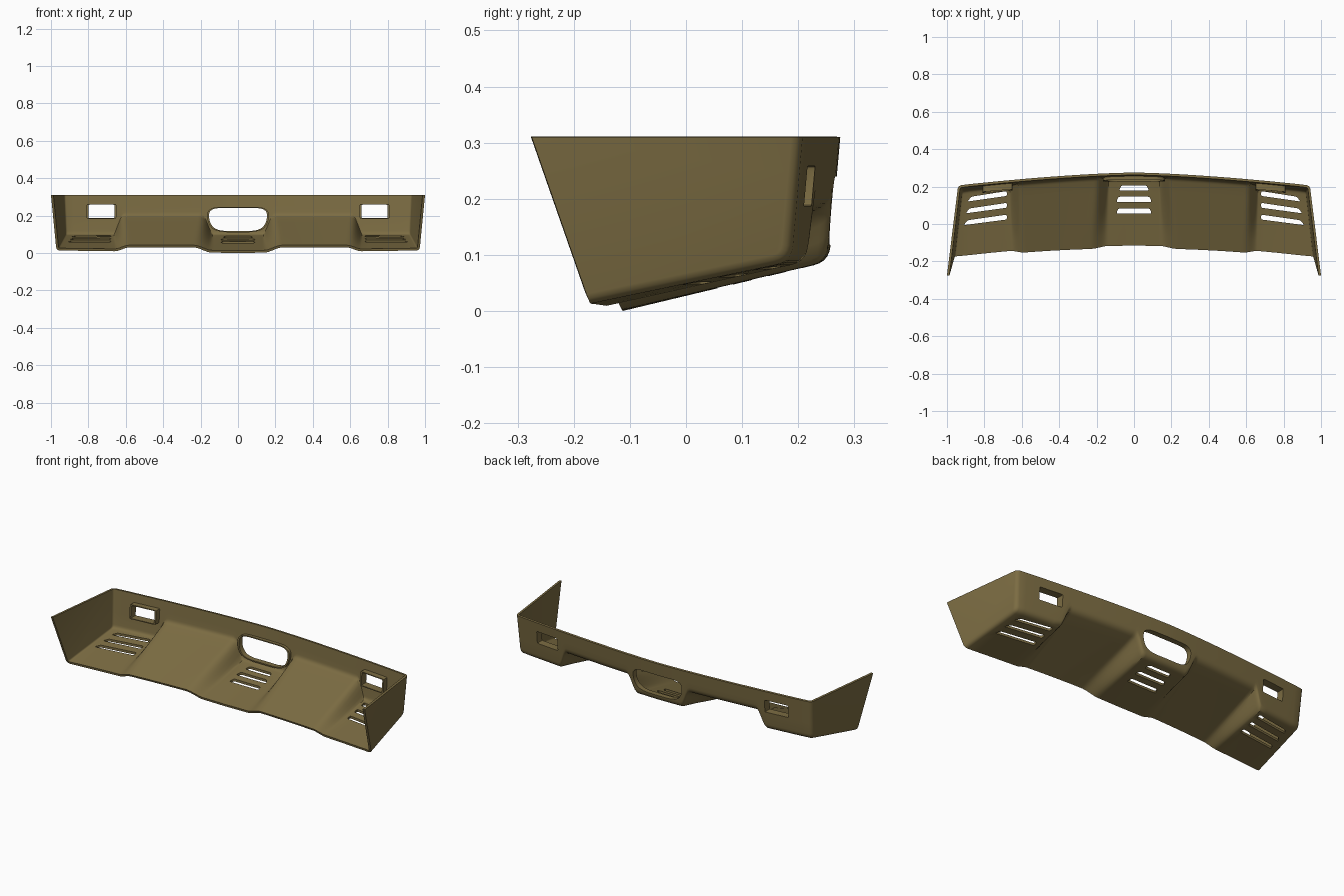
import bpy, bmesh, math
from mathutils import Vector

if "Cube" in bpy.data.objects:
    bpy.data.objects.remove(bpy.data.objects["Cube"])

mat = bpy.data.materials.new("olive_tan")
mat.diffuse_color = (0.2, 0.15, 0.055, 1)
mat.use_nodes = True
mat.node_tree.nodes["Principled BSDF"].inputs["Base Color"].default_value = mat.diffuse_color
TOP, THICK = 0.31, 0.013


def finish(bm, name):
    me = bpy.data.meshes.new(name)
    bm.to_mesh(me)
    bm.free()
    ob = bpy.data.objects.new(name, me)
    bpy.context.collection.objects.link(ob)
    me.materials.append(mat)
    return ob


def activate(ob):
    bpy.ops.object.select_all(action='DESELECT')
    ob.select_set(True)
    bpy.context.view_layer.objects.active = ob


def apply_all(ob):
    activate(ob)
    for m in list(ob.modifiers):
        bpy.ops.object.modifier_apply(modifier=m.name)


def plate_y(x, z):
    return 0.275 - 0.075 * abs(x) ** 1.5 - 0.09 * (TOP - z)


def wing_x(y, z):
    return 0.94 + 0.06 * (0.21 - y) / 0.485 - 0.055 * (TOP - z)


def smooth(a, b, v):
    t = min(1, max(0, (v - a) / (b - a)))
    return t * t * (3 - 2 * t)


def deepness(x, t):
    # 1 in the centre and corner pods, 0 in the raised recesses between them
    centre = 1 - smooth(0.14, 0.20 + 0.04 * t, x)
    corner = smooth(0.605 - 0.025 * t, 0.66, x)
    return max(centre, corner)


def profile(x, crease_z, front_y, front_z):
    # plate, rounded crease, sloping floor as (y, z, floor fraction)
    c = Vector((plate_y(x, crease_z), crease_z))
    a = Vector((plate_y(x, TOP), TOP))
    f = Vector((front_y, front_z))
    p = c + (a - c).normalized() * 0.028
    q = c + (f - c).normalized() * 0.028
    pts = [(a.lerp(p, i / 3), 0) for i in range(3)]
    for i in range(6):
        t = i / 5
        pts.append((p * (1 - t) ** 2 + c * 2 * t * (1 - t) + q * t * t, 0))
    pts += [(q.lerp(f, i / 6), i / 6) for i in range(1, 7)]
    return pts


# Half of the shell: plate and floor lofted along x, plus the side wing
xs = [0, 0.05, 0.1, 0.13] + [0.14 + 0.0125 * i for i in range(9)]
xs += [0.3, 0.36, 0.42, 0.48, 0.54, 0.57] + [0.58 + 0.01 * i for i in range(9)]
xs += [0.70, 0.76, 0.82, 0.88, 0.95]
bm = bmesh.new()
cols = []
for x in xs:
    fy = -0.113 - 0.065 * x * x
    high = profile(x, 0.19, fy - 0.012, 0.03)
    low = profile(x, 0.088, fy, 0.014 * x)
    col = []
    for (h, t), (l, _) in zip(high, low):
        p = h.lerp(l, deepness(x, t))
        px = wing_x(p.x, p.y) if x == xs[-1] else x
        col.append(bm.verts.new((px, p.x, p.y)))
    cols.append(col)
for a, b in zip(cols, cols[1:]):
    for i in range(len(a) - 1):
        bm.faces.new((a[i], a[i + 1], b[i + 1], b[i]))
tip = bm.verts.new((wing_x(-0.275, TOP), -0.275, TOP))
end = cols[-1]
bm.faces.new(end + [tip])
bmesh.ops.recalc_face_normals(bm, faces=bm.faces)
bm.normal_update()
bm.faces.ensure_lookup_table()
if bm.faces[0].normal.y < 0:
    bmesh.ops.reverse_faces(bm, faces=bm.faces)
edges = [bm.edges.get((a, b)) for a, b in zip(end, end[1:])]
bmesh.ops.bevel(bm, geom=edges, offset=0.018, segments=3, profile=0.5,
                affect='EDGES', clamp_overlap=False)
shell = finish(bm, "bumper_shell")
m = shell.modifiers.new("mirror", 'MIRROR')
m.use_clip = True
m = shell.modifiers.new("thickness", 'SOLIDIFY')
m.thickness, m.offset = THICK, -1
apply_all(shell)


def rounded(corners, r, n=6):
    # polygon outline with rounded corners
    out = []
    k = len(corners)
    for i in range(k):
        c = Vector(corners[i])
        ends = []
        for o in (corners[i - 1], corners[(i + 1) % k]):
            d = Vector(o) - c
            ends.append(c + d.normalized() * min(r, d.length * 0.49))
        for j in range(n + 1):
            t = j / n
            out.append(ends[0] * (1 - t) ** 2 + c * 2 * t * (1 - t) + ends[1] * t * t)
    return out


def prism(bm, outline, place, lo, hi):
    a = [bm.verts.new(place(p, lo)) for p in outline]
    b = [bm.verts.new(place(p, hi)) for p in outline]
    n = len(a)
    for i in range(n):
        bm.faces.new((a[i], a[(i + 1) % n], b[(i + 1) % n], b[i]))
    bm.faces.new(a[::-1])
    bm.faces.new(b)


def along_y(p, v):
    return (p.x, v, p.y)


def along_z(p, v):
    return (p.x, p.y, v)


# Openings in the plate: central oval and two lamp windows
oval = rounded([(-0.155, 0.24), (0.155, 0.24), (0.155, 0.165),
                (0.115, 0.118), (-0.115, 0.118), (-0.155, 0.165)], 0.06)
windows = [rounded([(s * 0.73 - 0.07, 0.187), (s * 0.73 + 0.07, 0.187),
                    (s * 0.73 + 0.07, 0.258), (s * 0.73 - 0.07, 0.258)], 0.006, 2)
           for s in (-1, 1)]
cut = bmesh.new()
for o in [oval] + windows:
    prism(cut, o, along_y, 0.15, 0.4)

# Vent slots in the floor: three in each pod
for y, w in ((0.192, 0.08), (0.132, 0.095), (0.07, 0.095)):
    prism(cut, rounded([(-w, y - 0.014), (w, y - 0.014), (w - 0.012, y + 0.014),
                        (-w + 0.012, y + 0.014)], 0.01, 3), along_z, -0.1, 0.16)
for s in (-1, 1):
    for i in range(3):
        y, xo = 0.15 - 0.063 * i, 0.89 + 0.01 * i
        prism(cut, rounded([(s * 0.68, y), (s * xo, y - 0.03),
                            (s * (xo - 0.02), y - 0.004), (s * 0.68, y + 0.026)],
                           0.008, 3), along_z, -0.1, 0.16)
bmesh.ops.recalc_face_normals(cut, faces=cut.faces)
cutter = finish(cut, "opening_cutter")
cutter.hide_render = True
m = shell.modifiers.new("openings", 'BOOLEAN')
m.object, m.operation, m.solver = cutter, 'DIFFERENCE', 'EXACT'
apply_all(shell)
bpy.data.objects.remove(cutter)


def sleeve(name, outline, depth, wall):
    # return flange running inward from the edge of an opening
    bm = bmesh.new()
    c = sum(outline, Vector((0, 0))) / len(outline)
    rings = []
    for grow, d in ((0, 0.001), (0, depth), (wall, depth), (wall, 0.004)):
        ring = []
        for p in outline:
            q = p + (p - c).normalized() * grow
            ring.append(bm.verts.new((q.x, plate_y(p.x, p.y) - d, q.y)))
        rings.append(ring)
    n = len(outline)
    for k in range(4):
        a, b = rings[k], rings[(k + 1) % 4]
        for i in range(n):
            j = (i + 1) % n
            bm.faces.new((a[i], a[j], b[j], b[i]))
    bmesh.ops.recalc_face_normals(bm, faces=bm.faces)
    return finish(bm, name)


parts = [shell, sleeve("centre_opening_rim", oval, 0.03, 0.01),
         sleeve("left_lamp_frame", windows[0], 0.045, 0.01),
         sleeve("right_lamp_frame", windows[1], 0.045, 0.01)]
for ob in parts:
    activate(ob)
    bpy.ops.object.shade_smooth_by_angle(angle=math.radians(35))
